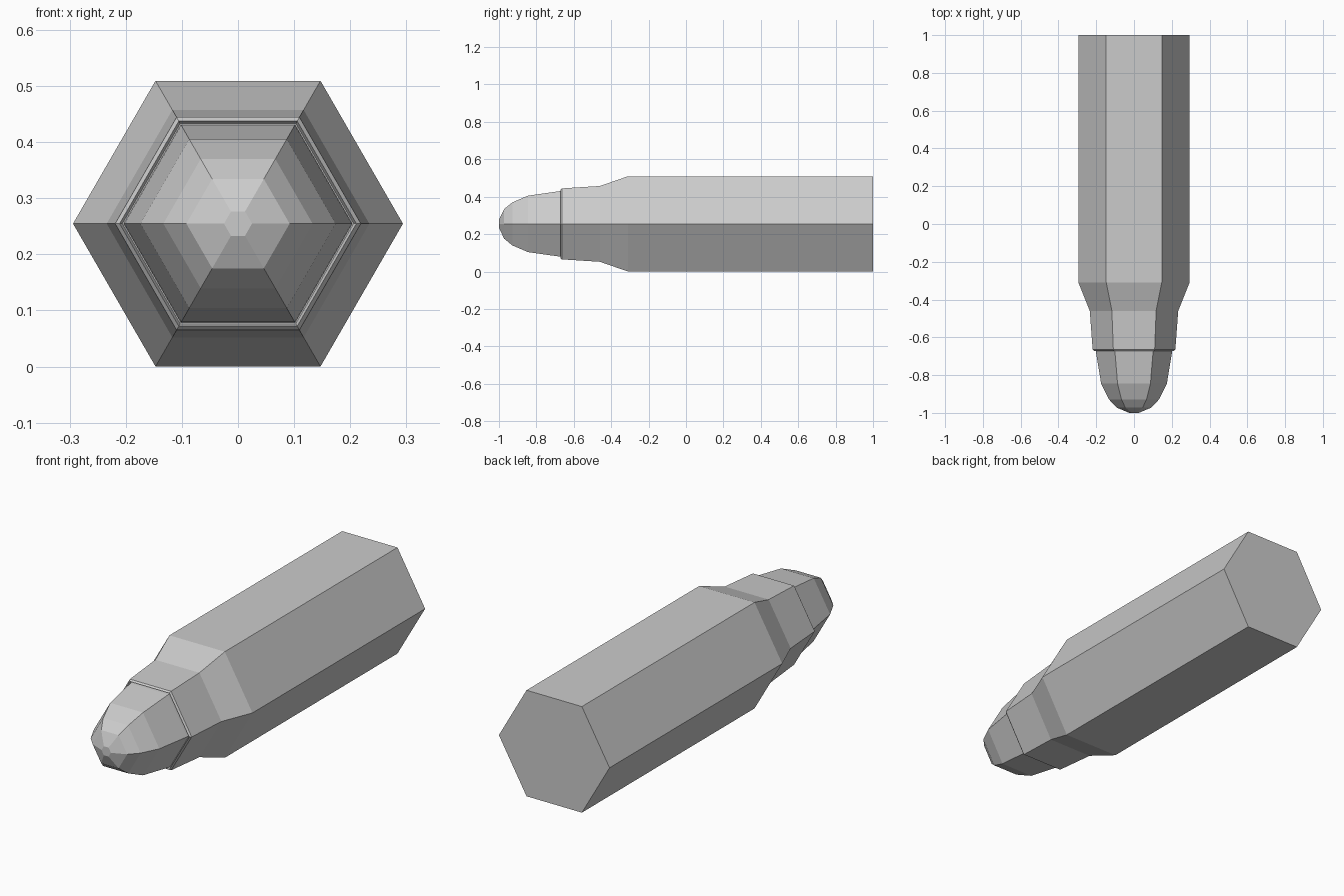
import bpy, bmesh, math

if "Cube" in bpy.data.objects:
    bpy.data.objects.remove(bpy.data.objects["Cube"])

SIDES = 6
BODY_R = 0.294
AXIS_Z = BODY_R * math.cos(math.pi / SIDES)  # lowest flat rests on z = 0


def hex_lathe(name, profile):
    """Sweep (y, corner radius) stations into a capped six-sided solid."""
    bm = bmesh.new()
    rings = []
    for y, r in profile:
        rings.append([bm.verts.new((r * math.cos(k * math.tau / SIDES), y,
                                    AXIS_Z + r * math.sin(k * math.tau / SIDES)))
                      for k in range(SIDES)])
    for a, b in zip(rings, rings[1:]):
        for k in range(SIDES):
            n = (k + 1) % SIDES
            bm.faces.new((a[k], a[n], b[n], b[k]))
    bm.faces.new(rings[0])
    bm.faces.new(rings[-1])
    bmesh.ops.recalc_face_normals(bm, faces=bm.faces)
    mesh = bpy.data.meshes.new(name)
    bm.to_mesh(mesh)
    bm.free()
    obj = bpy.data.objects.new(name, mesh)
    bpy.context.collection.objects.link(obj)
    return obj


# Casing: straight body, shoulder, neck, bevelled lip and recessed mouth
hex_lathe("casing", [(1.0, BODY_R), (-0.31, BODY_R), (-0.46, 0.234),
                     (-0.664, 0.219), (-0.672, 0.211), (-0.66, 0.206)])

# Rounded tip seated in the mouth
hex_lathe("tip", [(-0.655, 0.204), (-0.675, 0.202), (-0.845, 0.174),
                  (-0.928, 0.133), (-0.972, 0.092), (-1.0, 0.025)])
